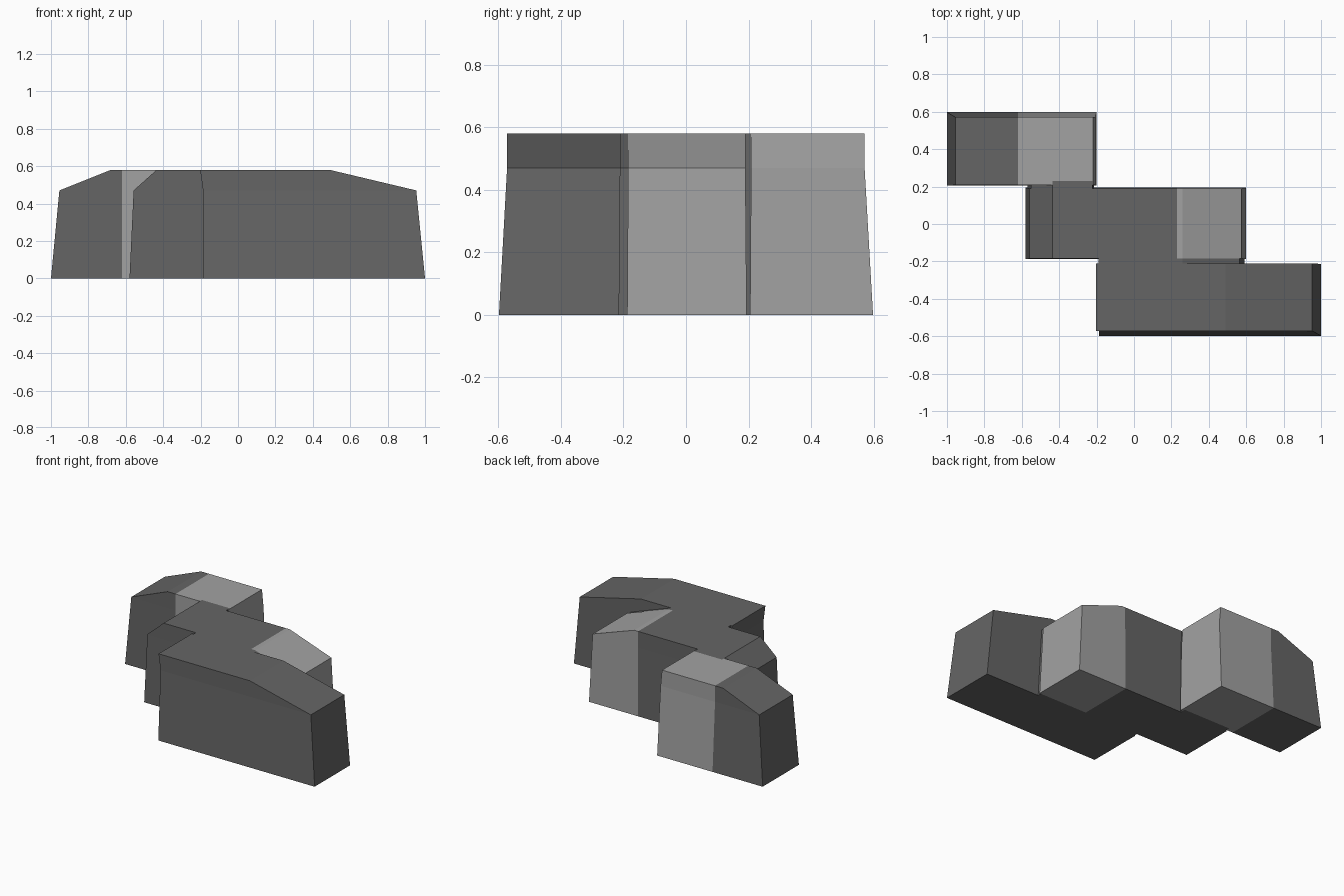
import bpy, bmesh

if "Cube" in bpy.data.objects:
    bpy.data.objects.remove(bpy.data.objects["Cube"])

def material(name, v):
    m = bpy.data.materials.new(name)
    m.diffuse_color = (v, v, v, 1)
    m.use_nodes = True
    m.node_tree.nodes["Principled BSDF"].inputs["Base Color"].default_value = m.diffuse_color
    return m

DARK = material("dark grey", 0.13)
LIGHT = material("light grey", 0.36)
SHOULDER, TOP = 0.47, 0.58


def block(name, profile, y0, y1, split=None, lean=(0, 0)):
    """Extrude an xz profile along y; faces beyond x = split are light."""
    bm = bmesh.new()
    face = bm.faces.new([bm.verts.new((x, y0, z)) for x, z in profile])
    ext = bmesh.ops.extrude_face_region(bm, geom=[face], use_keep_orig=True)
    for v in ext["geom"]:
        if isinstance(v, bmesh.types.BMVert):
            v.co.y = y1

    def cut(co, no):
        bmesh.ops.bisect_plane(bm, geom=bm.verts[:] + bm.edges[:] + bm.faces[:],
                               dist=1e-5, plane_co=co, plane_no=no)
    cut((0, 0, SHOULDER), (0, 0, 1))
    if split is not None:
        cut((split, 0, 0), (1, 0, 0))
    # walls flare outwards at the foot
    mid = (y0 + y1) / 2
    for v in bm.verts:
        if v.co.z < 0.01:
            v.co.y += -lean[0] if v.co.y < mid else lean[1]
    bmesh.ops.recalc_face_normals(bm, faces=bm.faces[:])
    for f in bm.faces:
        if split is not None and f.calc_center_median().x > split:
            f.material_index = 1
    me = bpy.data.meshes.new(name)
    bm.to_mesh(me)
    bm.free()
    me.materials.append(DARK)
    me.materials.append(LIGHT)
    ob = bpy.data.objects.new(name, me)
    bpy.context.collection.objects.link(ob)
    return ob


# middle block, rear left block, front right block
middle = block("stepped_blocks",
               [(-0.58, 0), (0.6, 0), (0.575, SHOULDER), (0.26, TOP),
                (-0.435, TOP), (-0.558, SHOULDER)],
               -0.185, 0.19, 0.23, (0.003, 0.004))
rear = block("rear_block",
             [(-1, 0), (-0.2, 0), (-0.207, SHOULDER), (-0.218, TOP),
              (-0.68, TOP), (-0.955, SHOULDER)],
             0.208, 0.571, -0.62, (0.003, 0.027))
front = block("front_block",
              [(-0.186, 0), (1, 0), (0.953, SHOULDER), (0.49, TOP),
               (-0.202, TOP), (-0.187, SHOULDER)],
              -0.572, -0.21, None, (0.026, -0.004))

# thin dark seams joining neighbouring blocks
seam_a = block("rear_seam",
               [(-0.57, 0), (-0.215, 0), (-0.219, SHOULDER), (-0.222, TOP),
                (-0.435, TOP), (-0.55, SHOULDER)], 0.17, 0.23)
seam_b = block("front_seam",
               [(-0.18, 0), (0.59, 0), (0.565, SHOULDER), (0.26, TOP),
                (-0.19, TOP), (-0.18, SHOULDER)], -0.23, -0.18)

# weld everything into one closed body
bpy.context.view_layer.objects.active = middle
for part in (seam_a, rear, seam_b, front):
    mod = middle.modifiers.new("join", "BOOLEAN")
    mod.operation = "UNION"
    mod.solver = "EXACT"
    mod.object = part
    bpy.ops.object.modifier_apply(modifier=mod.name)
    bpy.data.objects.remove(part)
